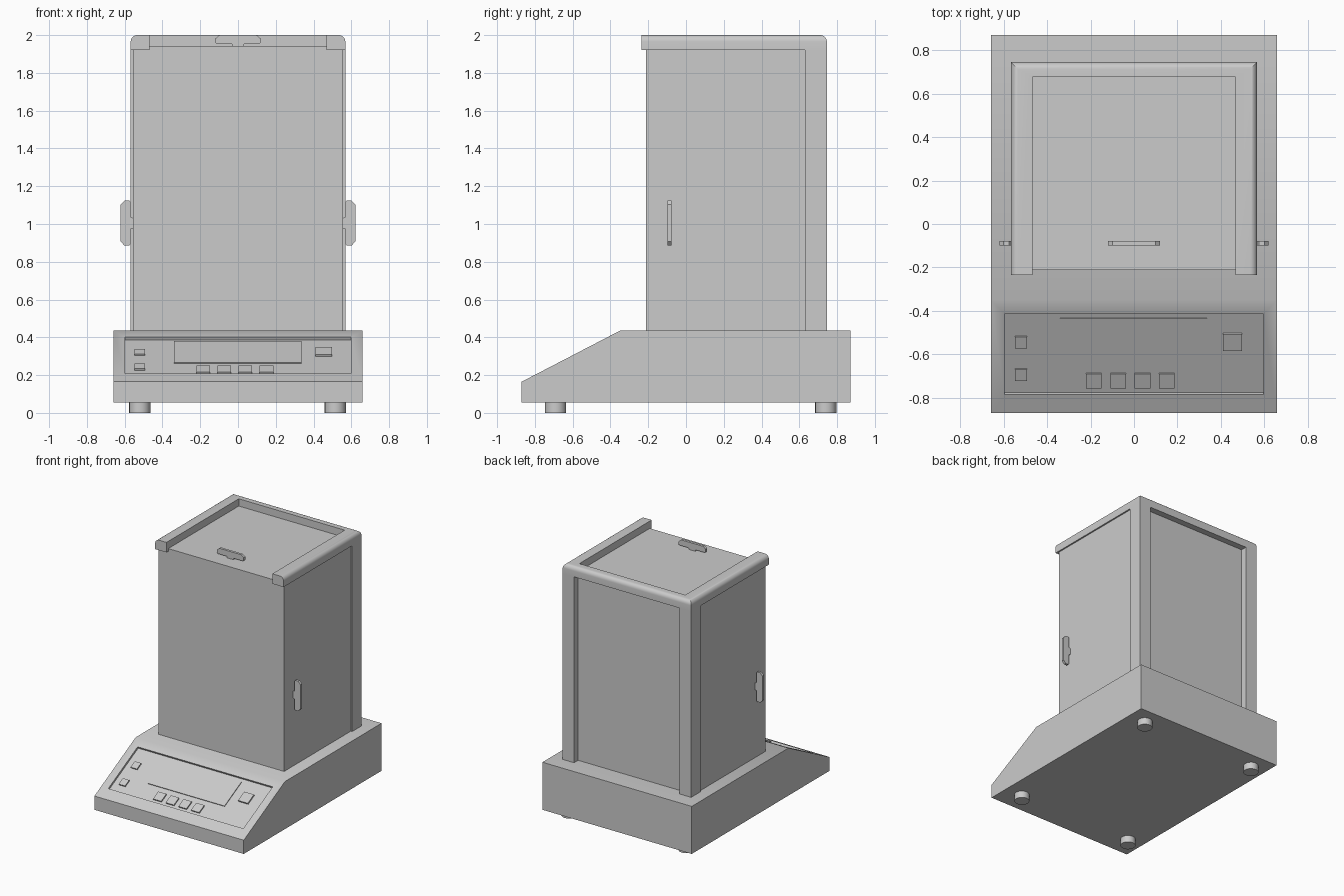
import bpy, bmesh, math
from mathutils import Vector, Matrix

if "Cube" in bpy.data.objects:
    bpy.data.objects.remove(bpy.data.objects["Cube"])


def finish(name, bm, smooth=False):
    bmesh.ops.recalc_face_normals(bm, faces=bm.faces)
    me = bpy.data.meshes.new(name)
    bm.to_mesh(me)
    bm.free()
    ob = bpy.data.objects.new(name, me)
    bpy.context.collection.objects.link(ob)
    if smooth:
        bpy.ops.object.select_all(action='DESELECT')
        ob.select_set(True)
        bpy.context.view_layer.objects.active = ob
        bpy.ops.object.shade_smooth_by_angle(angle=math.radians(30))
    return ob


def box(name, lo, hi, matrix=Matrix()):
    lo, hi = Vector(lo), Vector(hi)
    bm = bmesh.new()
    m = Matrix.Translation((lo + hi) / 2) @ Matrix.Diagonal((*(hi - lo), 1))
    bmesh.ops.create_cube(bm, size=1, matrix=matrix @ m)
    return finish(name, bm)


def prism(points, offset):
    """Extrude a closed outline of 3D points along offset."""
    bm = bmesh.new()
    f = bm.faces.new([bm.verts.new(p) for p in points])
    ext = bmesh.ops.extrude_face_region(bm, geom=[f], use_keep_orig=True)
    bmesh.ops.translate(bm, vec=offset, verts=[v for v in ext['geom'] if isinstance(v, bmesh.types.BMVert)])
    bmesh.ops.recalc_face_normals(bm, faces=bm.faces)
    return bm


# Base housing with sloped console and recessed control panel
Y0, Y1, Z0, Z1 = -0.87, -0.35, 0.165, 0.435
slope = (Z1 - Z0) / (Y1 - Y0)
angle = math.atan(slope)
normal = Vector((0, -math.sin(angle), math.cos(angle)))
DEPTH = 0.016


def slope_z(y):
    return Z0 + (y - Y0) * slope


outline = [(Y0, 0.055), (0.87, 0.055), (0.87, Z1), (Y1, Z1), (Y0, Z0)]
bm = prism([(-0.66, y, z) for y, z in outline], (1.32, 0, 0))
face = max(bm.faces, key=lambda f: f.normal.dot(normal))
mid = face.calc_center_median()
bmesh.ops.inset_individual(bm, faces=[face], thickness=0.06)
for v in face.verts:
    y = -0.415 if v.co.y > mid.y else -0.785
    v.co = (math.copysign(0.597, v.co.x), y, slope_z(y))
ext = bmesh.ops.extrude_discrete_faces(bm, faces=[face])
inner = ext['faces'][0]
bmesh.ops.translate(bm, vec=-normal * DEPTH, verts=inner.verts)
finish("base", bm, smooth=True)

# Display and keys, lying on the recessed panel
tilt = Matrix.Rotation(angle, 4, 'X')


def console_part(name, x0, x1, y0, y1, height):
    yc = (y0 + y1) / 2
    half = (y1 - y0) / 2 / math.cos(angle)
    origin = Vector((0, yc, slope_z(yc))) - normal * DEPTH
    box(name, (x0, -half, -0.005), (x1, half, height), Matrix.Translation(origin) @ tilt)


console_part("display", -0.34, 0.336, -0.655, -0.44, 0.006)
for i in range(4):
    x = -0.185 + i * 0.112
    console_part(f"key_{i + 1}", x - 0.036, x + 0.036, -0.76, -0.695, 0.01)
for i, y in enumerate((-0.55, -0.70)):
    console_part(f"side_key_{i + 1}", -0.548, -0.492, y - 0.026, y + 0.026, 0.01)
console_part("large_key", 0.411, 0.497, -0.588, -0.51, 0.012)

# Feet
for x in (-0.52, 0.515):
    for y in (-0.69, 0.74):
        bm = bmesh.new()
        bmesh.ops.create_cone(bm, cap_ends=True, segments=24, radius1=0.056, radius2=0.056,
                              depth=0.06, matrix=Matrix.Translation((x, y, 0.03)))
        finish("foot", bm, smooth=True)

# Draft shield panels
box("front_panel", (-0.555, -0.212, 0.43), (0.555, -0.202, 1.942))
box("top_panel", (-0.48, -0.205, 1.93), (0.48, 0.70, 1.942))
box("back_panel", (-0.48, 0.685, 0.43), (0.48, 0.695, 1.94))
for s, side in ((-1, "left"), (1, "right")):
    xs = sorted((s * 0.545, s * 0.556))
    box(side + "_door", (xs[0], -0.205, 0.43), (xs[1], 0.64, 1.93))
    xs = sorted((s * 0.467, s * 0.568))
    box(side + "_back_post", (xs[0], 0.63, 0.43), (xs[1], 0.746, 1.925))

# U-shaped top rail with rounded outer edge: (inward distance as fraction, height)
R = 0.034
profile = [(0, 1.92)]
for i in range(7):
    a = math.pi / 2 * i / 6
    profile.append((R * (1 - math.cos(a)), 2.0 - R + R * math.sin(a)))
profile += [(0.1, 2.0), (0.1, 1.92)]


def rail_point(s, at_back, w, z):
    wy = w if w <= R else 0.068
    return (s * (0.568 - w), 0.746 - wy if at_back else -0.235, z)


bm = bmesh.new()
rings = [[bm.verts.new(rail_point(s, b, w, z)) for w, z in profile]
         for s, b in ((-1, False), (-1, True), (1, True), (1, False))]
n = len(profile)
for a, b in zip(rings, rings[1:]):
    for i in range(n):
        j = (i + 1) % n
        bm.faces.new((a[i], a[j], b[j], b[i]))
bm.faces.new(rings[0])
bm.faces.new(rings[-1])
finish("top_rail", bm, smooth=True)

# Pull handles: half outline (along, height), mirrored about the stem
half = [(0.026, -0.003), (0.032, 0.012), (0.112, 0.012), (0.119, 0.018), (0.119, 0.042), (0.098, 0.06)]
handle = half + [(-a, h) for a, h in reversed(half)]
y = -0.098
finish("top_handle", prism([(a, y, 1.942 + h * 0.97) for a, h in handle], (0, 0.02, 0)))
for s, side in ((-1, "left"), (1, "right")):
    pts = [(s * (0.556 + h * 1.08), y, 1.005 + a) for a, h in handle]
    finish(side + "_door_handle", prism(pts, (0, 0.02, 0)))
